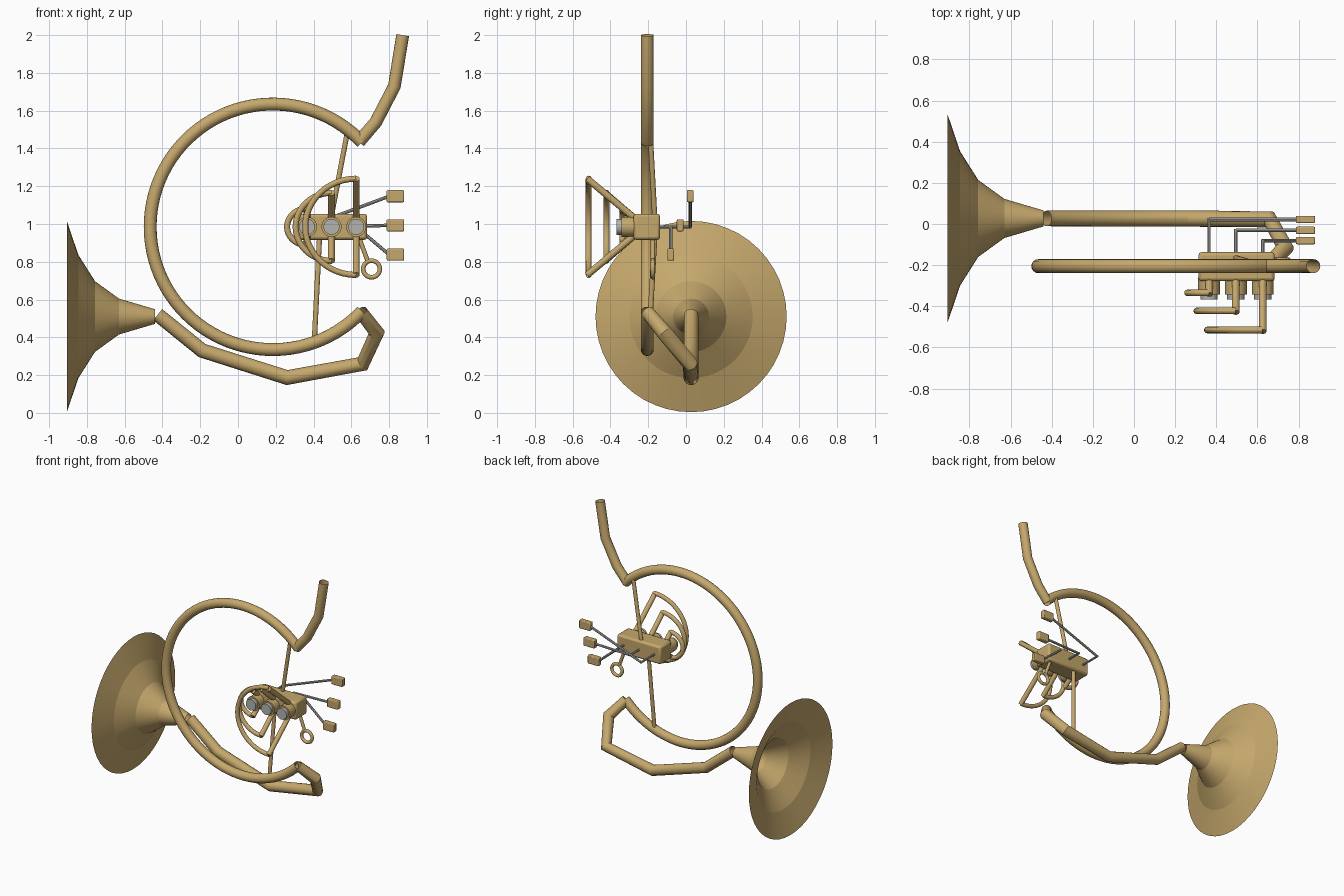
import bpy, bmesh, math
from mathutils import Vector

if "Cube" in bpy.data.objects:
    bpy.data.objects.remove(bpy.data.objects["Cube"])


def material(name, rgb):
    m = bpy.data.materials.new(name)
    m.diffuse_color = (*rgb, 1)
    m.use_nodes = True
    m.node_tree.nodes["Principled BSDF"].inputs["Base Color"].default_value = m.diffuse_color
    return m


BRASS = material("brass", (0.56, 0.39, 0.15))
STEEL = material("steel", (0.45, 0.45, 0.43))


def finish(ob, mat, smooth=True):
    ob.data.materials.append(mat)
    bpy.ops.object.select_all(action='DESELECT')
    ob.select_set(True)
    bpy.context.view_layer.objects.active = ob
    if ob.type == 'CURVE':
        bpy.ops.object.convert(target='MESH')
        ob = bpy.context.object
    if smooth:
        bpy.ops.object.shade_smooth_by_angle(angle=math.radians(25))
    return ob


def tube(name, pts, radius, mat=BRASS, res=6, caps=False):
    """Round tube through a list of points; radius may be a list."""
    cu = bpy.data.curves.new(name, 'CURVE')
    cu.dimensions = '3D'
    cu.bevel_depth = 1.0
    cu.bevel_resolution = res
    cu.use_fill_caps = caps
    sp = cu.splines.new('POLY')
    sp.points.add(len(pts) - 1)
    for i, p in enumerate(pts):
        sp.points[i].co = (*p, 1)
        sp.points[i].radius = radius[i] if isinstance(radius, list) else radius
    ob = bpy.data.objects.new(name, cu)
    bpy.context.collection.objects.link(ob)
    return finish(ob, mat)


def arc(cx, cz, rx, rz, y, a0, a1, n):
    out = []
    for i in range(n + 1):
        a = math.radians(a0 + (a1 - a0) * i / n)
        out.append((cx + rx * math.cos(a), y, cz + rz * math.sin(a)))
    return out


def box(name, lo, hi, bevel):
    lo, hi = Vector(lo), Vector(hi)
    bpy.ops.mesh.primitive_cube_add(size=1, location=(lo + hi) / 2)
    ob = bpy.context.object
    ob.name = name
    ob.scale = hi - lo
    bpy.ops.object.transform_apply(location=False, rotation=False, scale=True)
    mod = ob.modifiers.new("bevel", 'BEVEL')
    mod.width = bevel
    mod.segments = 2
    return finish(ob, BRASS)


def disc(name, x, z, y0, y1, r, mat):
    bpy.ops.mesh.primitive_cylinder_add(vertices=32, radius=r, depth=abs(y1 - y0),
                                        location=(x, (y0 + y1) / 2, z),
                                        rotation=(math.pi / 2, 0, 0))
    bpy.context.object.name = name
    finish(bpy.context.object, mat)


Y, CX, CZ = -0.205, 0.185, 0.985   # plane and centre of the main coil

# main coil and mouthpipe
tube("main_coil", arc(CX, CZ, 0.65, 0.65, Y, 43.5, 316.5, 72), 0.034)
tube("mouthpipe", [(0.64, Y, 1.435), (0.73, Y, 1.54), (0.828, Y, 1.73), (0.872, Y, 2.0)], 0.034)

# bell tail winding from the coil back to the bell
tube("bell_tail", [(0.65, Y, 0.535), (0.735, -0.115, 0.425), (0.66, 0.022, 0.26),
                   (0.26, 0.027, 0.187), (-0.19, 0.027, 0.33), (-0.425, 0.027, 0.52)],
     [0.036, 0.042, 0.041, 0.04, 0.039, 0.038])

# flared bell, a thin revolved surface
PROFILE = [(-0.44, 0.039), (-0.63, 0.095), (-0.757, 0.187), (-0.845, 0.326), (-0.906, 0.506)]
SEG = 48
bm = bmesh.new()
rings = [[bm.verts.new((x, 0.027 + r * math.cos(2 * math.pi * k / SEG),
                        0.51 + r * math.sin(2 * math.pi * k / SEG))) for k in range(SEG)]
         for x, r in PROFILE]
for a, b in zip(rings, rings[1:]):
    for k in range(SEG):
        j = (k + 1) % SEG
        bm.faces.new((a[k], a[j], b[j], b[k]))
bmesh.ops.recalc_face_normals(bm, faces=bm.faces)
me = bpy.data.meshes.new("bell")
bm.to_mesh(me)
bm.free()
bell = bpy.data.objects.new("bell", me)
bpy.context.collection.objects.link(bell)
me.materials.append(BRASS)
bpy.context.view_layer.objects.active = bell
bpy.ops.object.select_all(action='DESELECT')
bell.select_set(True)
bpy.ops.object.shade_smooth_by_angle(angle=math.radians(10))

# valve block
box("valve_block", (0.313, -0.278, 0.916), (0.684, -0.137, 1.054), 0.015)

# each valve: x, slide plane y, slide width, slide height, lever y, pad z
VALVES = [(0.365, -0.335, 0.105, 0.097, 0.022, 1.147),
          (0.495, -0.422, 0.19, 0.18, -0.031, 0.993),
          (0.626, -0.515, 0.27, 0.255, -0.081, 0.838)]
for i, (x, sy, rx, rz, ly, pz) in enumerate(VALVES, 1):
    disc(f"valve_casing_{i}", x, CZ, -0.26, -0.342, 0.053, BRASS)
    disc(f"valve_cap_{i}", x, CZ, -0.33, -0.367, 0.042, STEEL)
    # slide loop with two legs into the block
    tube(f"slide_{i}", arc(x, CZ, rx, rz, sy, 90, 270, 24), 0.016, res=4, caps=True)
    for s, side in ((1, "upper"), (-1, "lower")):
        tube(f"slide_leg_{side}_{i}", [(x, sy - 0.008, CZ + s * rz), (x, -0.26, CZ + s * 0.035)],
             0.018, res=4, caps=True)
    # lever: spindle, rod and finger pad
    tube(f"lever_spindle_{i}", [(x, -0.15, CZ), (x, ly + 0.006, CZ)], 0.008, STEEL, 2, True)
    tube(f"lever_rod_{i}", [(x, ly, CZ), (0.80, ly, pz)], 0.009, STEEL, 2, True)
    box(f"finger_pad_{i}", (0.787, ly - 0.018, pz - 0.032), (0.88, ly + 0.018, pz + 0.032), 0.006)

# braces joining block and coil
tube("upper_brace", [(0.492, -0.165, 1.03), (0.58, -0.19, 1.49)], 0.014, res=4, caps=True)
tube("lower_brace", [(0.432, -0.165, 0.94), (0.404, -0.197, 0.38)], 0.014, res=4, caps=True)

# little finger ring
bpy.ops.mesh.primitive_torus_add(location=(0.707, -0.175, 0.762), rotation=(math.pi / 2, 0, 0),
                                 major_radius=0.044, minor_radius=0.012,
                                 major_segments=32, minor_segments=12)
bpy.context.object.name = "finger_ring"
finish(bpy.context.object, BRASS)
tube("finger_ring_stem", [(0.64, -0.175, 0.93), (0.688, -0.175, 0.80)], 0.012, res=4, caps=True)
